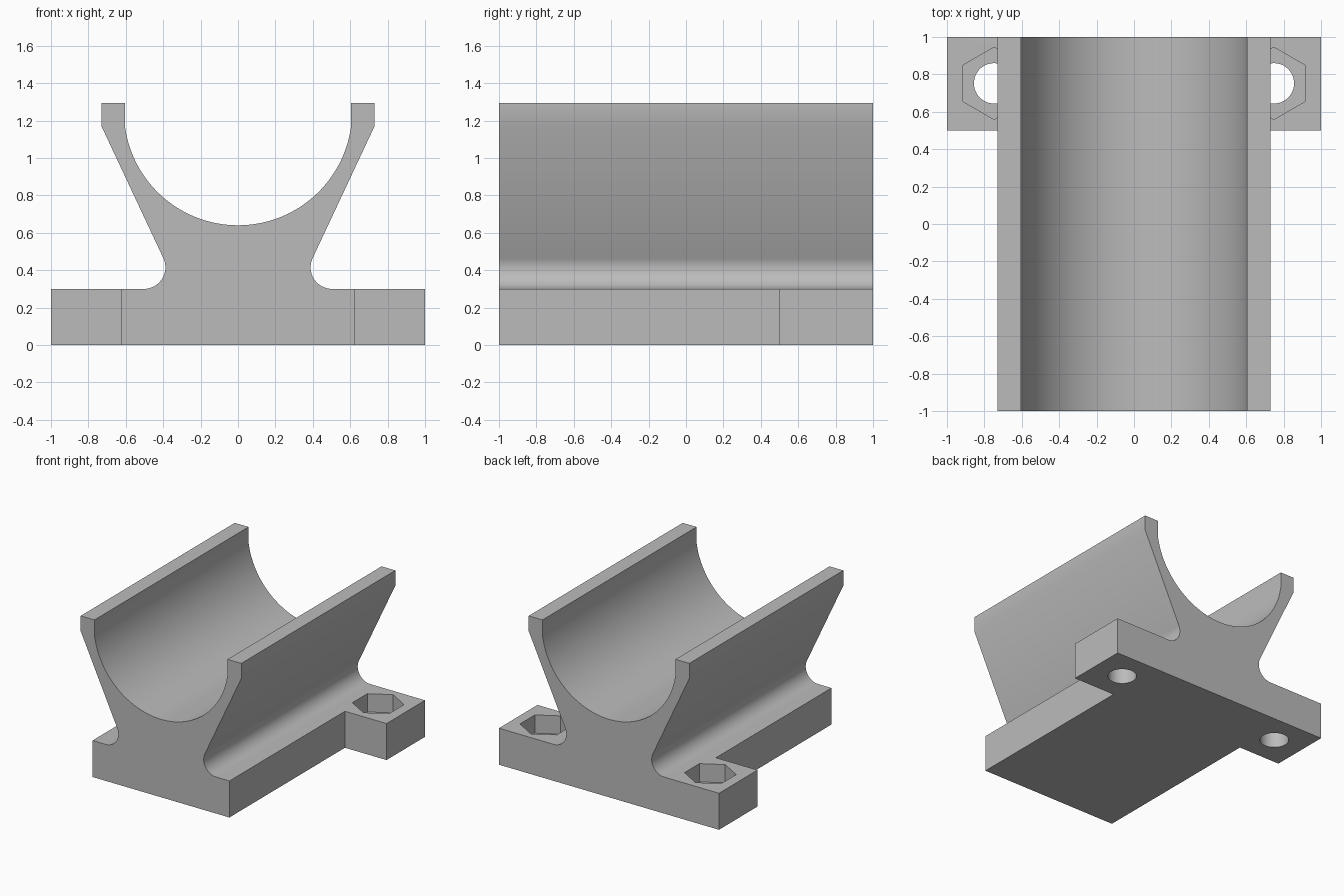
import bpy, bmesh
from math import sin, cos, pi, radians, asin, acos

default = bpy.data.objects.get("Cube")
if default:
    bpy.data.objects.remove(default, do_unlink=True)

grey = bpy.data.materials.new("light grey plastic")
grey.use_nodes = True
COLOUR = (0.5, 0.5, 0.5, 1)
grey.diffuse_color = COLOUR
grey.node_tree.nodes["Principled BSDF"].inputs["Base Color"].default_value = COLOUR


def prism(name, outline, place, sweep):
    """Extrude a 2D outline, placed in space by a function, along a vector."""
    bm = bmesh.new()
    face = bm.faces.new([bm.verts.new(place(*p)) for p in outline])
    swept = bmesh.ops.extrude_face_region(bm, geom=[face])["geom"]
    bmesh.ops.translate(bm, vec=sweep, verts=[v for v in swept if isinstance(v, bmesh.types.BMVert)])
    bmesh.ops.recalc_face_normals(bm, faces=bm.faces)
    mesh = bpy.data.meshes.new(name)
    bm.to_mesh(mesh)
    bm.free()
    mesh.materials.append(grey)
    obj = bpy.data.objects.new(name, mesh)
    bpy.context.collection.objects.link(obj)
    return obj


def arc(cx, cz, r, start, end, steps):
    angles = [start + (end - start) * i / steps for i in range(steps + 1)]
    return [(cx + r * cos(a), cz + r * sin(a)) for a in angles]


def ngon(cx, cy, r, sides):
    return [(cx + r * sin(2 * pi * i / sides), cy + r * cos(2 * pi * i / sides)) for i in range(sides)]


# Cradle cross-section: right half from the trough bottom round to the base
TOP, BASE, TROUGH_R, TROUGH_Z, INNER = 1.295, 0.3, 0.61, 1.25, 0.605
half = arc(0, TROUGH_Z, TROUGH_R, -pi / 2, -acos(INNER / TROUGH_R), 32)
half += [(INNER, TOP), (0.73, TOP), (0.73, 1.17)]
half += arc(0.503, BASE + 0.115, 0.115, radians(155), radians(270), 16)
half += [(1, BASE), (1, 0)]
profile = half + [(-x, z) for x, z in reversed(half[1:])]
cradle = prism("pipe_cradle", profile, lambda x, z: (x, -1, z), (0, 2, 0))

# Cutters: base side reliefs, bolt holes and hexagonal nut pockets
cutters = []
for side in (-1, 1):
    relief = [(side * x, y) for x, y in ((0.622, -1.1), (1.1, -1.1), (1.1, 0.5), (0.622, 0.5))]
    for name, outline, z, height in (
        ("side_relief", relief, -0.1, 0.45),
        ("bolt_hole", ngon(side * 0.748, 0.752, 0.108, 48), -0.1, 0.45),
        ("nut_pocket", ngon(side * 0.748, 0.752, 0.193, 6), 0.15, 0.2),
    ):
        cutters.append(prism(name, outline, lambda x, y, z=z: (x, y, z), (0, 0, height)))

bpy.ops.object.select_all(action="DESELECT")
cradle.select_set(True)
bpy.context.view_layer.objects.active = cradle
for cutter in cutters:
    cutter.hide_render = True
    mod = cradle.modifiers.new(cutter.name, "BOOLEAN")
    mod.operation = "DIFFERENCE"
    mod.solver = "EXACT"
    mod.object = cutter
    bpy.ops.object.modifier_apply(modifier=mod.name)
    bpy.data.objects.remove(cutter, do_unlink=True)

bpy.ops.object.shade_smooth_by_angle(angle=radians(30))
